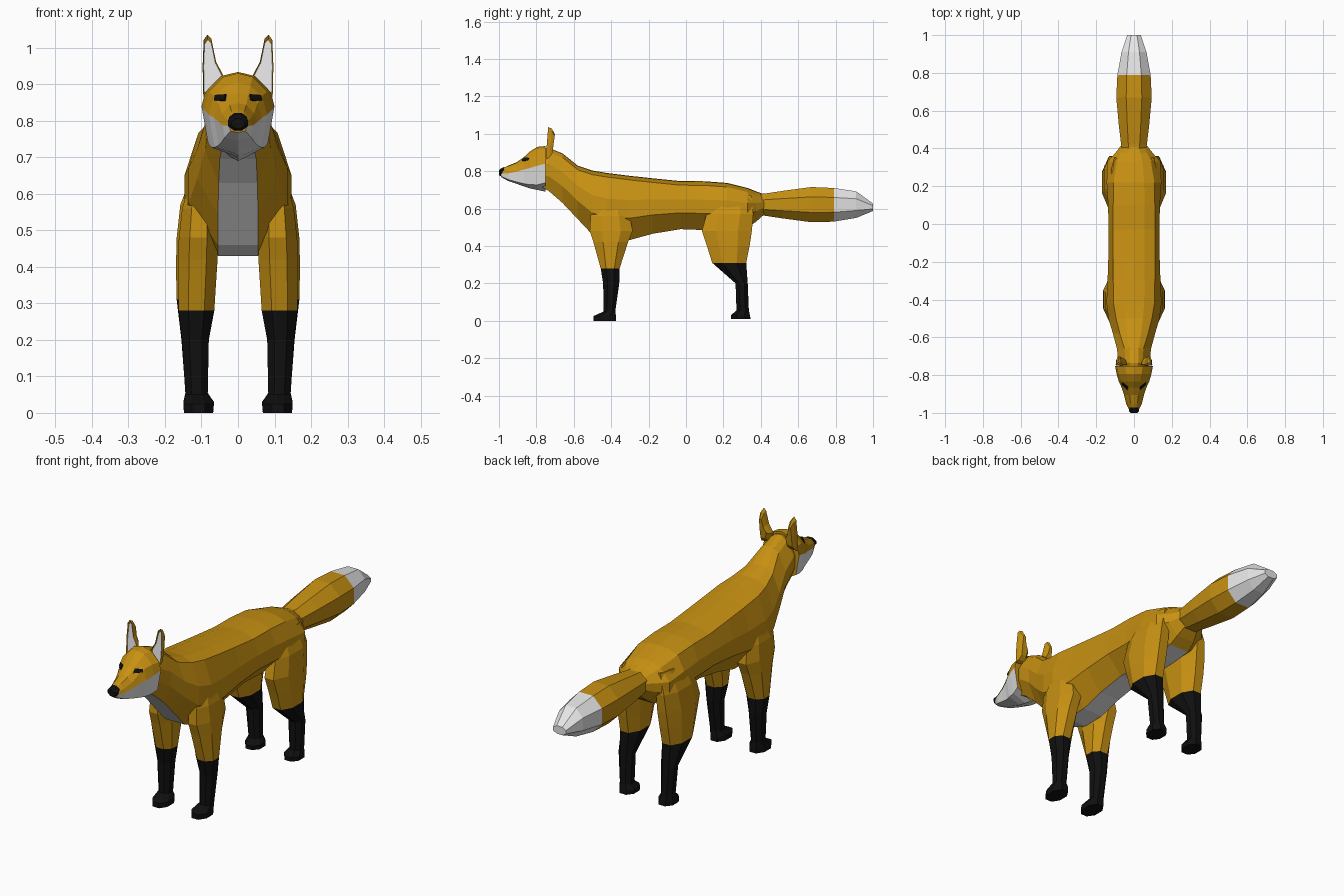
import bpy, bmesh
from mathutils import Vector
from mathutils.bvhtree import BVHTree

if "Cube" in bpy.data.objects:
    bpy.data.objects.remove(bpy.data.objects["Cube"])


def material(name, rgb):
    m = bpy.data.materials.new(name)
    m.diffuse_color = (*rgb, 1)
    m.use_nodes = True
    m.node_tree.nodes["Principled BSDF"].inputs["Base Color"].default_value = m.diffuse_color
    return m


ORANGE, WHITE, BLACK = 0, 1, 2
MATS = [material("orange_fur", (0.57, 0.28, 0.006)),
        material("white_fur", (0.8, 0.8, 0.8)),
        material("black_fur", (0.005, 0.005, 0.005))]


def finish(name, bm):
    bmesh.ops.recalc_face_normals(bm, faces=bm.faces[:])
    me = bpy.data.meshes.new(name)
    bm.to_mesh(me)
    for m in MATS:
        me.materials.append(m)
    ob = bpy.data.objects.new(name, me)
    bpy.context.collection.objects.link(ob)
    return ob


def loft(name, rings, paint):
    """Skin closed rings; paint(ring, column) gives the colour, caps use column -1."""
    bm = bmesh.new()
    vs = [[bm.verts.new(p) for p in r] for r in rings]
    n = len(rings[0])
    for i in range(len(vs) - 1):
        for j in range(n):
            k = (j + 1) % n
            f = bm.faces.new((vs[i][j], vs[i][k], vs[i + 1][k], vs[i + 1][j]))
            f.material_index = paint(i, min(j, n - 1 - j))
    bm.faces.new(vs[0]).material_index = paint(0, -1)
    bm.faces.new(vs[-1]).material_index = paint(len(vs) - 2, -1)
    return finish(name, bm)


def mirrored(half, y):
    """Full ring across x = 0 from (x, z) points running top to bottom."""
    return [(x, y, z) for x, z in half] + [(-x, y, z) for x, z in half[-2:0:-1]]


def chamfered(a0, a1, b0, b1, c=0.28):
    """Eight-sided outline of a rectangle with cut corners."""
    da, db = (a1 - a0) * c, (b1 - b0) * c
    return [(a0 + da, b0), (a1 - da, b0), (a1, b0 + db), (a1, b1 - db),
            (a1 - da, b1), (a0 + da, b1), (a0, b1 - db), (a0, b0 + db)]


# Neck and torso: y, top, bottom, ridge half width, half width, belly half width
BODY = [(-.78, .915, .72, .035, .068, .045), (-.735, .925, .695, .045, .083, .05),
        (-.66, .895, .63, .05, .09, .053), (-.58, .83, .545, .075, .112, .055),
        (-.50, .803, .46, .095, .135, .055), (-.42, .79, .43, .108, .146, .055),
        (-.30, .775, .432, .11, .14, .055), (-.18, .762, .465, .11, .136, .055),
        (-.03, .747, .49, .11, .135, .055), (.10, .746, .485, .11, .137, .055),
        (.22, .737, .49, .108, .145, .055), (.33, .71, .50, .09, .14, .055),
        (.375, .692, .53, .07, .10, .05), (.42, .675, .57, .045, .065, .035)]
rings = []
for y, zt, zb, r, w, b in BODY:
    h = zt - zb
    rings.append(mirrored([(0, zt), (r * .5, zt - .003), (r, zt - .022), (w, zt - h * .38),
                           (w, zt - h * .66), (b, zb), (0, zb)], y))
loft("torso", rings, lambda i, c: WHITE if c == 5 and i < 11 else ORANGE)

# Head: y, top z, then four (x, z) pairs down the side, bottom z
HEAD = [(-.988, .812, .01, .81, .022, .80, .024, .786, .02, .772, .768),
        (-.95, .83, .018, .827, .034, .806, .042, .788, .036, .755, .747),
        (-.905, .848, .023, .844, .044, .82, .053, .797, .045, .742, .732),
        (-.865, .877, .028, .871, .053, .847, .066, .809, .053, .733, .718),
        (-.835, .905, .034, .896, .066, .868, .08, .817, .063, .728, .708),
        (-.795, .93, .04, .92, .08, .88, .092, .829, .072, .727, .70),
        (-.752, .934, .046, .923, .09, .878, .10, .84, .082, .738, .69)]
rings = [mirrored([(0, s[1]), (s[2], s[3]), (s[4], s[5]), (s[6], s[7]), (s[8], s[9]), (0, s[10])], s[0])
         for s in HEAD]
head = loft("head", rings, lambda i, c: WHITE if c >= 3 else ORANGE)

# Nose tip
loft("nose", [[(x, y, z) for x, z in chamfered(-w, w, z0, z1, .3)] for y, w, z0, z1 in
              ((-1, .018, .779, .806), (-.992, .027, .774, .813), (-.972, .024, .785, .822))],
     lambda i, c: BLACK)

# Tail with pale tip: y, half width, bottom, top
TAIL = [(.34, .055, .575, .675), (.42, .068, .562, .68), (.52, .08, .547, .695),
        (.67, .094, .527, .715), (.79, .088, .53, .71), (.91, .066, .55, .692), (1, .036, .587, .627)]
loft("tail", [[(x, y, z) for x, z in chamfered(-w, w, z0, z1)] for y, w, z0, z1 in TAIL],
     lambda i, c: WHITE if i >= 4 else ORANGE)

# Legs: z, x inner, x outer, y front, y back
FRONT = [(.66, .07, .125, -.47, -.34), (.56, .06, .153, -.51, -.30), (.48, .055, .162, -.515, -.285),
         (.42, .056, .165, -.495, -.31), (.28, .065, .163, -.456, -.355), (.20, .08, .154, -.443, -.357),
         (.05, .083, .144, -.44, -.378), (.025, .066, .15, -.495, -.374), (0, .068, .148, -.495, -.374)]
HIND = [(.67, .06, .12, .14, .35), (.57, .058, .158, .11, .36), (.48, .056, .168, .085, .352),
        (.40, .06, .17, .112, .34), (.31, .064, .168, .14, .322), (.20, .08, .155, .265, .33),
        (.055, .083, .144, .27, .336), (.03, .066, .15, .24, .342), (.01, .068, .148, .24, .345)]
# Ear outline in x, z, and the eye outline in y, z
EAR = [(.05, .87), (.038, .92), (.06, .962), (.073, 1.025), (.084, 1.036),
       (.094, 1.022), (.097, .95), (.095, .865)]
EYE = [(-.877, .855), (-.862, .871), (-.838, .869), (-.845, .856)]
skin = BVHTree.FromPolygons([v.co for v in head.data.vertices], [p.vertices[:] for p in head.data.polygons])


def ear_ring(s, k, dy):
    """Ear outline scaled by k about its middle and moved back by dy."""
    return [(s * (.076 + (x - .076) * k), -.75 + (z - .87) * .08 + dy, .94 + (z - .94) * k) for x, z in EAR]


for side, s in (("left", 1), ("right", -1)):
    for part, table in (("front_leg", FRONT), ("hind_leg", HIND)):
        loft(f"{part}_{side}", [[(s * x, y, z) for x, y in chamfered(x0, x1, y0, y1)]
                                for z, x0, x1, y0, y1 in table],
             lambda i, c: BLACK if i >= 4 else ORANGE)
    # Ear: rounded back, orange rim, pale hollow front
    loft(f"ear_{side}", [ear_ring(s, .6, .036), ear_ring(s, .9, .02), ear_ring(s, 1, 0), ear_ring(s, .86, .006)],
         lambda i, c: WHITE if i == 2 and c == -1 else ORANGE)
    # Eye: thin plate lying on the head
    bm = bmesh.new()
    outer, inner = [], []
    for y, z in EYE:
        hit = skin.ray_cast(Vector((s * .3, y, z)), Vector((-s, 0, 0)))
        n = hit[1] if hit[1].x * s > 0 else -hit[1]
        outer.append(bm.verts.new(hit[0] + n * .004))
        inner.append(bm.verts.new(hit[0] - n * .003))
    bm.faces.new(outer)
    bm.faces.new(inner)
    for a in range(4):
        b = (a + 1) % 4
        bm.faces.new((outer[a], outer[b], inner[b], inner[a]))
    for f in bm.faces:
        f.material_index = BLACK
    finish(f"eye_{side}", bm)
